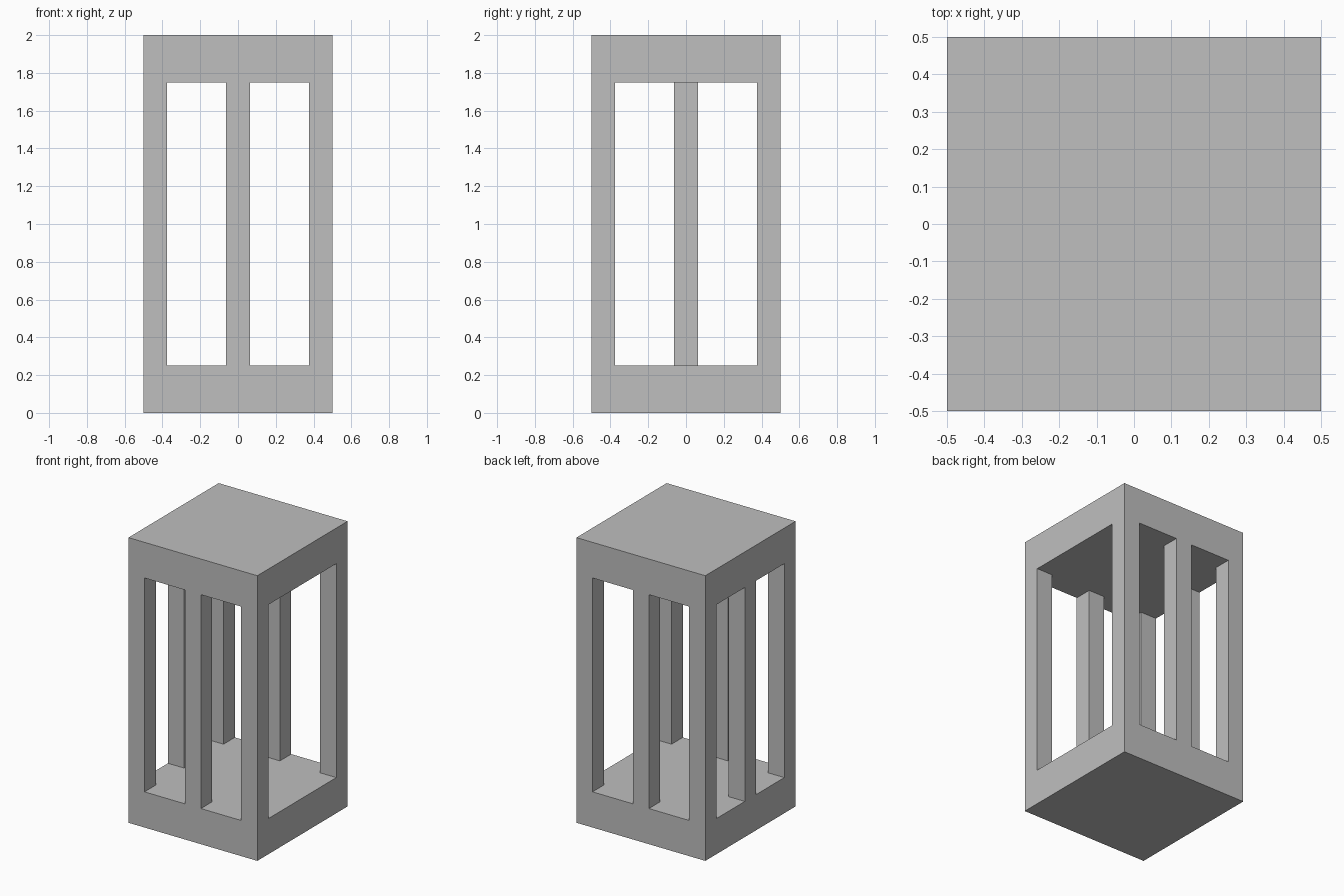
import bpy

# Remove the default cube
cube = bpy.data.objects.get("Cube")
if cube:
    bpy.data.objects.remove(cube, do_unlink=True)

# Single flat grey
grey = bpy.data.materials.new("light_grey")
grey.use_nodes = True
colour = (0.52, 0.52, 0.52, 1)
grey.diffuse_color = colour
grey.node_tree.nodes["Principled BSDF"].inputs["Base Color"].default_value = colour

HALF = 0.5            # half the width of the frame
POST = 0.125          # thickness of every post
SLAB = 0.25           # height of base and roof
HEIGHT = 2.0
EDGE = HALF - POST / 2


def box(name, centre, size):
    bpy.ops.mesh.primitive_cube_add(size=1, location=centre)
    obj = bpy.context.object
    obj.name = name
    obj.scale = size
    bpy.ops.object.transform_apply(location=False, rotation=False, scale=True)
    obj.data.materials.append(grey)
    return obj


def post(name, x, y):
    return box(name, (x, y, HEIGHT / 2), (POST, POST, HEIGHT - 2 * SLAB))


# Solid base and roof
box("base_slab", (0, 0, SLAB / 2), (2 * HALF, 2 * HALF, SLAB))
box("roof_slab", (0, 0, HEIGHT - SLAB / 2), (2 * HALF, 2 * HALF, SLAB))

# Corner posts
for side, x in (("right", -EDGE), ("left", EDGE)):
    for end, y in (("front", -EDGE), ("back", EDGE)):
        post(f"{end}_{side}_corner_post", x, y)

# Middle posts on three sides; the +x side stays open as a doorway
post("front_middle_post", 0, -EDGE)
post("back_middle_post", 0, EDGE)
post("right_middle_post", -EDGE, 0)
